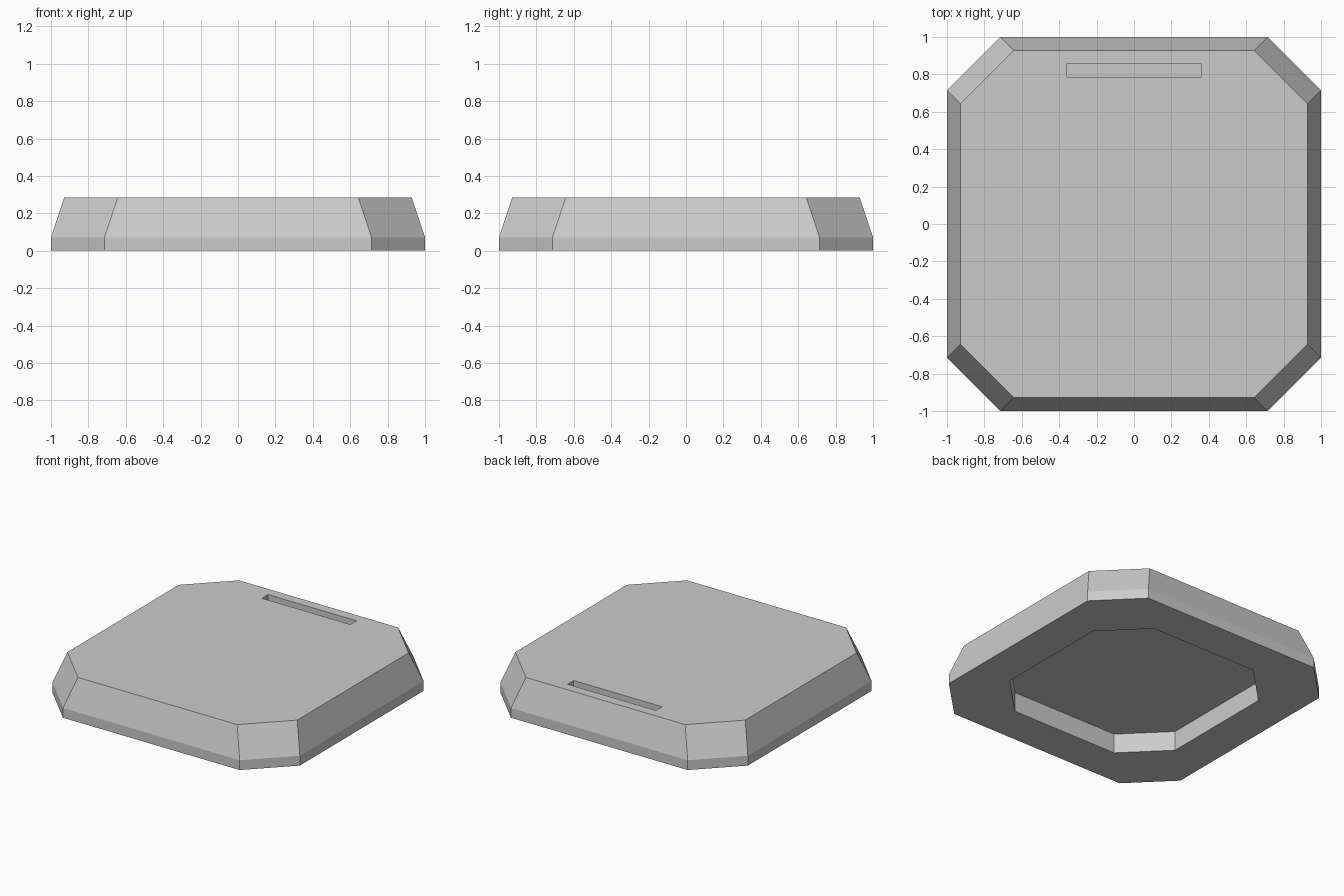
import bpy, bmesh

if "Cube" in bpy.data.objects:
    bpy.data.objects.remove(bpy.data.objects["Cube"])

U = 1 / 14  # base module: the plate is 28 modules wide


def octagon(half, corner, z):
    """Square of half-width `half`, corners cut back to `corner`, counter-clockwise."""
    h, c = half * U, corner * U
    pts = [(h, -c), (h, c), (c, h), (-c, h), (-h, c), (-h, -c), (-c, -h), (c, -h)]
    return [(x, y, z * U) for x, y in pts]


def loft(name, sections):
    """Skin a stack of octagons and cap both ends."""
    bm = bmesh.new()
    rings = [[bm.verts.new(p) for p in octagon(*s)] for s in sections]
    for a, b in zip(rings, rings[1:]):
        for i in range(8):
            j = (i + 1) % 8
            bm.faces.new((a[i], a[j], b[j], b[i]))
    bm.faces.new(rings[0][::-1])
    bm.faces.new(rings[-1])
    bmesh.ops.recalc_face_normals(bm, faces=bm.faces)
    mesh = bpy.data.meshes.new(name)
    bm.to_mesh(mesh)
    bm.free()
    obj = bpy.data.objects.new(name, mesh)
    bpy.context.collection.objects.link(obj)
    return obj


# Plate: recess ceiling, recess rim, outer foot, shoulder, top edge
plate = loft("base_plate", [
    (10, 6, 2), (10, 6, 0), (14, 10, 0), (14, 10, 1), (13, 9, 4),
])

# Shallow card slot near the back edge of the top
bpy.ops.mesh.primitive_cube_add(size=1, location=(0, 11.5 * U, 4 * U))
cutter = bpy.context.object
cutter.name = "slot_cutter"
cutter.scale = (10 * U, U, 2 * U)
cutter.hide_render = True
cutter.display_type = 'WIRE'

cut = plate.modifiers.new("slot", 'BOOLEAN')
cut.operation = 'DIFFERENCE'
cut.solver = 'EXACT'
cut.object = cutter
